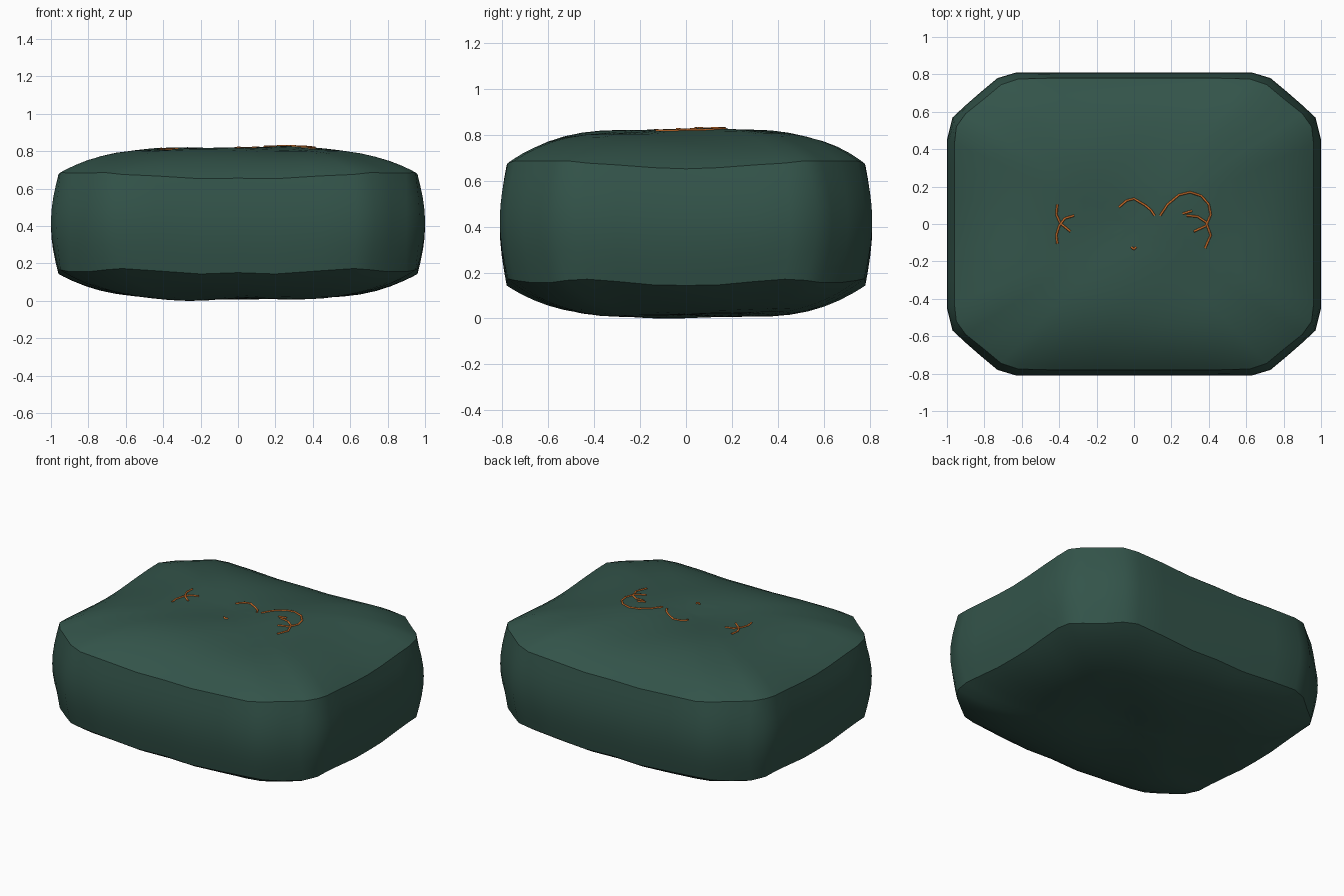
import bpy, bmesh, math
from mathutils import Vector
from mathutils.bvhtree import BVHTree

if "Cube" in bpy.data.objects:
    bpy.data.objects.remove(bpy.data.objects["Cube"])


def material(name, rgb):
    m = bpy.data.materials.new(name)
    m.use_nodes = True
    m.diffuse_color = (*rgb, 1)
    m.node_tree.nodes["Principled BSDF"].inputs["Base Color"].default_value = (*rgb, 1)
    return m


green = material("dark green cloth", (0.033, 0.088, 0.068))
orange = material("orange thread", (0.60, 0.16, 0.025))

# Quarter outline: seam x, seam y, belt x, belt y, upper seam z, lower seam z
QUARTER = [
    (.96, .00, 1.0, .00, .650, .143), (.96, .14, 1.0, .14, .655, .145),
    (.96, .30, 1.0, .30, .667, .160), (.96, .43, 1.0, .45, .675, .170),
    (.95, .52, .97, .57, .685, .165), (.90, .59, .90, .635, .683, .155),
    (.80, .67, .82, .705, .683, .155), (.71, .745, .73, .78, .685, .165),
    (.62, .775, .63, .81, .675, .172), (.44, .78, .44, .81, .667, .160),
    (.20, .78, .20, .81, .652, .143), (.00, .78, .00, .81, .655, .150)]


def flip(p, sx, sy):
    return (p[0] * sx, p[1] * sy, p[2] * sx, p[3] * sy, p[4], p[5])


half = QUARTER + [flip(p, -1, 1) for p in QUARTER[-2::-1]]
outline = half + [flip(p, 1, -1) for p in half[-2:0:-1]]


def lump(x, y, s):
    wave = math.sin(5 * x + 2 * y) * math.cos(6 * y - x) + .5 * math.sin(9 * x - 7 * y)
    return .007 * wave * (1 - s ** 4)


def face_ring(s, top):
    fill = 1 - s ** 4 - .06 * math.exp(-(s / .14) ** 2)
    ring = []
    for p in outline:
        x, y = p[0] * s, p[1] * s
        seam, crown = (p[4], .818) if top else (p[5], .008)
        ring.append((x, y, seam + (crown - seam) * fill + lump(x, y, s)))
    return ring


def side_ring(v):
    bulge = math.sin(math.pi * v)
    return [(p[0] + (p[2] - p[0]) * bulge, p[1] + (p[3] - p[1]) * bulge,
             p[5] + (p[4] - p[5]) * v) for p in outline]


# Cushion: rings from the underside centre, up the sides, to the top centre
steps = [.08, .18, .28, .38, .48, .58, .68, .77, .85, .92, .97, 1]
rings = [face_ring(s, False) for s in steps]
rings += [side_ring(k / 8) for k in range(1, 8)]
rings += [face_ring(s, True) for s in reversed(steps)]
lower_seam, upper_seam = len(steps) - 1, len(steps) + 7

bm = bmesh.new()
loops = [[bm.verts.new(co) for co in ring] for ring in rings]
n = len(outline)
for a, b in zip(loops, loops[1:]):
    for i in range(n):
        j = (i + 1) % n
        bm.faces.new((a[i], a[j], b[j], b[i]))
for loop, z in ((loops[0], .055), (loops[-1], .809)):
    z = sum(v.co.z for v in loop) / n
    centre = bm.verts.new((0, 0, z))
    for i in range(n):
        bm.faces.new((loop[i], loop[(i + 1) % n], centre))
bmesh.ops.recalc_face_normals(bm, faces=bm.faces)
for f in bm.faces:
    f.smooth = True
# Crisp seams
for k in (lower_seam, upper_seam):
    for i in range(n):
        bm.edges.get((loops[k][i], loops[k][(i + 1) % n])).smooth = False
floor = min(v.co.z for v in bm.verts)
bmesh.ops.translate(bm, verts=bm.verts, vec=(0, 0, -floor))
surface = BVHTree.FromBMesh(bm)
mesh = bpy.data.meshes.new("cushion")
bm.to_mesh(mesh)
bm.free()
mesh.materials.append(green)
bpy.context.collection.objects.link(bpy.data.objects.new("cushion", mesh))


# Embroidered threads laid on the top surface
def thread(name, points):
    curve = bpy.data.curves.new(name, "CURVE")
    curve.dimensions = "3D"
    curve.bevel_depth = .006
    curve.bevel_resolution = 1
    curve.use_fill_caps = True
    curve.materials.append(orange)
    dense = []
    for (x0, y0), (x1, y1) in zip(points, points[1:]):
        dense += [(x0 + (x1 - x0) * t / 3, y0 + (y1 - y0) * t / 3) for t in range(3)]
    dense.append(points[-1])
    spline = curve.splines.new("POLY")
    spline.points.add(len(dense) - 1)
    for sp, (x, y) in zip(spline.points, dense):
        hit = surface.ray_cast(Vector((x, y, 2)), Vector((0, 0, -1)))[0]
        sp.co = (x, y, hit.z + .001, 1)
    bpy.context.collection.objects.link(bpy.data.objects.new(name, curve))


thread("right_thread_upper", [(-.41, .105), (-.415, .05), (-.395, .005), (-.34, -.04)])
thread("right_thread_lower", [(-.32, .045), (-.37, .03), (-.4, -.01), (-.415, -.06), (-.41, -.105)])
thread("middle_thread", [(-.08, .09), (-.04, .125), (0, .135), (.06, .1), (.09, .075), (.11, .045)])
thread("left_thread_loop", [(.14, .045), (.18, .105), (.24, .155), (.3, .17), (.36, .15),
                            (.4, .105), (.41, .05), (.385, -.01), (.32, -.04)])
thread("left_thread_tail", [(.28, .045), (.34, .04), (.385, .01), (.41, -.06), (.38, -.13)])
thread("left_thread_stitch", [(.26, .055), (.31, .07)])
thread("small_stitch", [(-.015, -.123), (0, -.135), (.012, -.123)])
